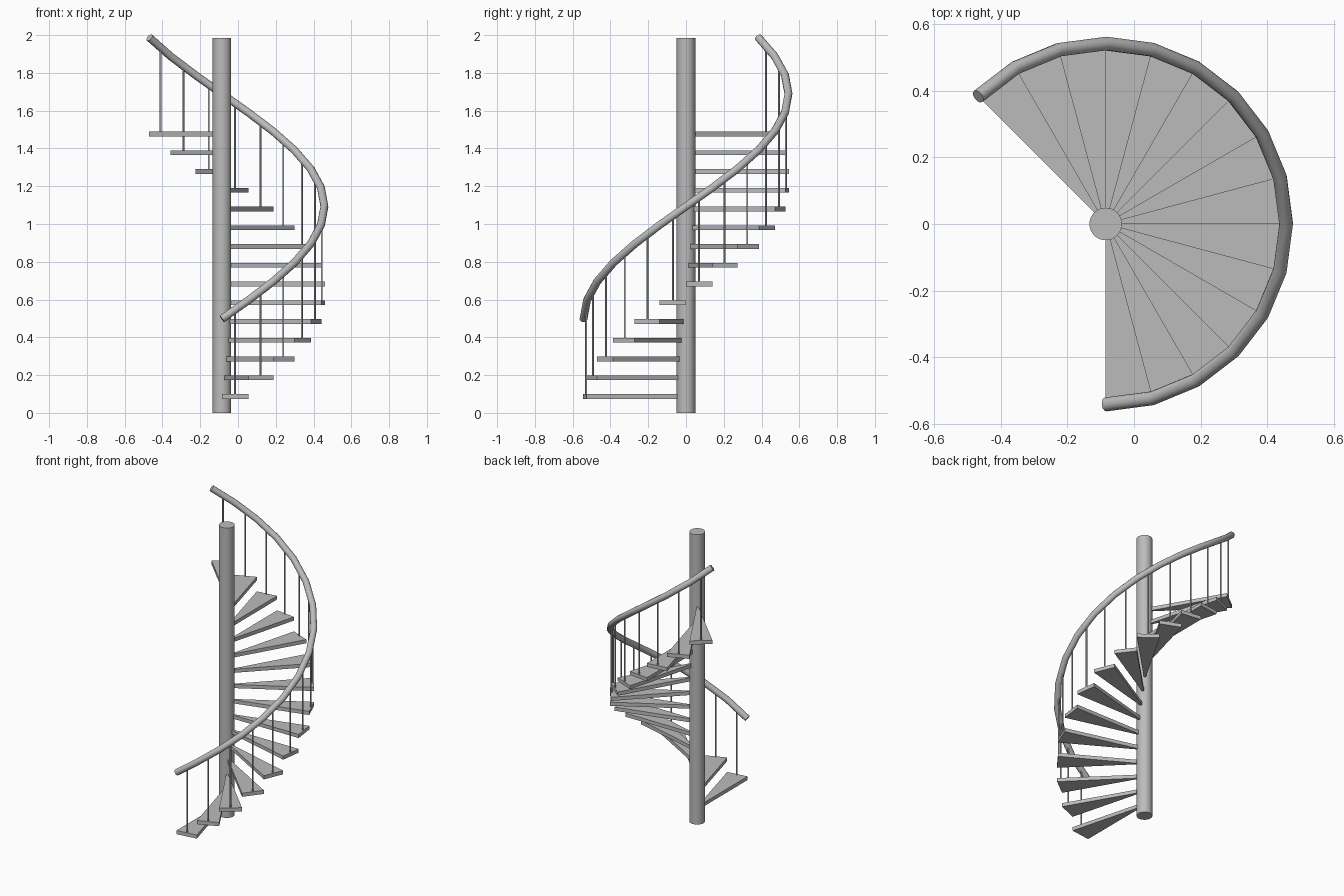
import bpy
import bmesh
from math import radians, cos, sin
from mathutils import Vector

cube = bpy.data.objects.get("Cube")
if cube:
    bpy.data.objects.remove(cube, do_unlink=True)

STEPS = 15
TURN = radians(15)
START = radians(-90)
RISE = 0.0993
AXIS_X = -0.085
STEP_R, RAIL_R, BALUSTER_R = 0.545, 0.5425, 0.533
THICK = 0.025
RAIL_ABOVE = 0.398

grey = bpy.data.materials.new("grey")
grey.use_nodes = True
grey.diffuse_color = (0.5, 0.5, 0.5, 1)
grey.node_tree.nodes["Principled BSDF"].inputs["Base Color"].default_value = (0.5, 0.5, 0.5, 1)


def on_spiral(radius, turns, z):
    """Point at a distance from the column, a number of steps around it."""
    a = START + turns * TURN
    return Vector((AXIS_X + radius * cos(a), radius * sin(a), z))


def smooth(obj):
    bpy.ops.object.select_all(action="DESELECT")
    obj.select_set(True)
    bpy.context.view_layer.objects.active = obj
    bpy.ops.object.shade_smooth_by_angle(angle=radians(35))


def post(name, radius, base, top, sides):
    """Upright cylinder from the base point up to a height."""
    height = top - base.z
    bpy.ops.mesh.primitive_cylinder_add(
        vertices=sides, radius=radius, depth=height,
        location=base + Vector((0, 0, height / 2)))
    obj = bpy.context.object
    obj.name = name
    obj.data.materials.append(grey)
    return obj


def wedge(name, i):
    """Triangular tread running from the column axis to the outer edge."""
    z = RISE * (i + 1) - THICK
    bm = bmesh.new()
    corners = [on_spiral(0, i, z), on_spiral(STEP_R, i, z), on_spiral(STEP_R, i + 1, z)]
    face = bm.faces.new([bm.verts.new(c) for c in corners])
    top = bmesh.ops.extrude_face_region(bm, geom=[face])["geom"]
    bmesh.ops.translate(bm, vec=(0, 0, THICK),
                        verts=[v for v in top if isinstance(v, bmesh.types.BMVert)])
    bmesh.ops.recalc_face_normals(bm, faces=bm.faces)
    mesh = bpy.data.meshes.new(name)
    bm.to_mesh(mesh)
    bm.free()
    mesh.materials.append(grey)
    bpy.context.collection.objects.link(bpy.data.objects.new(name, mesh))


# Central column
smooth(post("column", 0.049, Vector((AXIS_X, 0, 0)), RISE * STEPS * 4 / 3, 32))

# Treads, each with a thin baluster reaching into the handrail
for i in range(STEPS):
    wedge(f"step_{i + 1}", i)
    tread_top = RISE * (i + 1)
    rail_z = RISE * (i + 1.5) + RAIL_ABOVE
    smooth(post(f"baluster_{i + 1}", 0.005,
                on_spiral(BALUSTER_R, i + 0.5, tread_top), rail_z, 12))

# Handrail: straight tube segments following the spiral
curve = bpy.data.curves.new("handrail", "CURVE")
curve.dimensions = "3D"
curve.bevel_depth = 0.021
curve.bevel_resolution = 4
curve.use_fill_caps = True
path = curve.splines.new("POLY")
path.points.add(STEPS)
for i, point in enumerate(path.points):
    point.co = (*on_spiral(RAIL_R, i, RISE * (i + 1) + RAIL_ABOVE), 1)
curve.materials.append(grey)
rail = bpy.data.objects.new("handrail", curve)
bpy.context.collection.objects.link(rail)
bpy.ops.object.select_all(action="DESELECT")
rail.select_set(True)
bpy.context.view_layer.objects.active = rail
bpy.ops.object.convert(target="MESH")
smooth(bpy.context.object)
